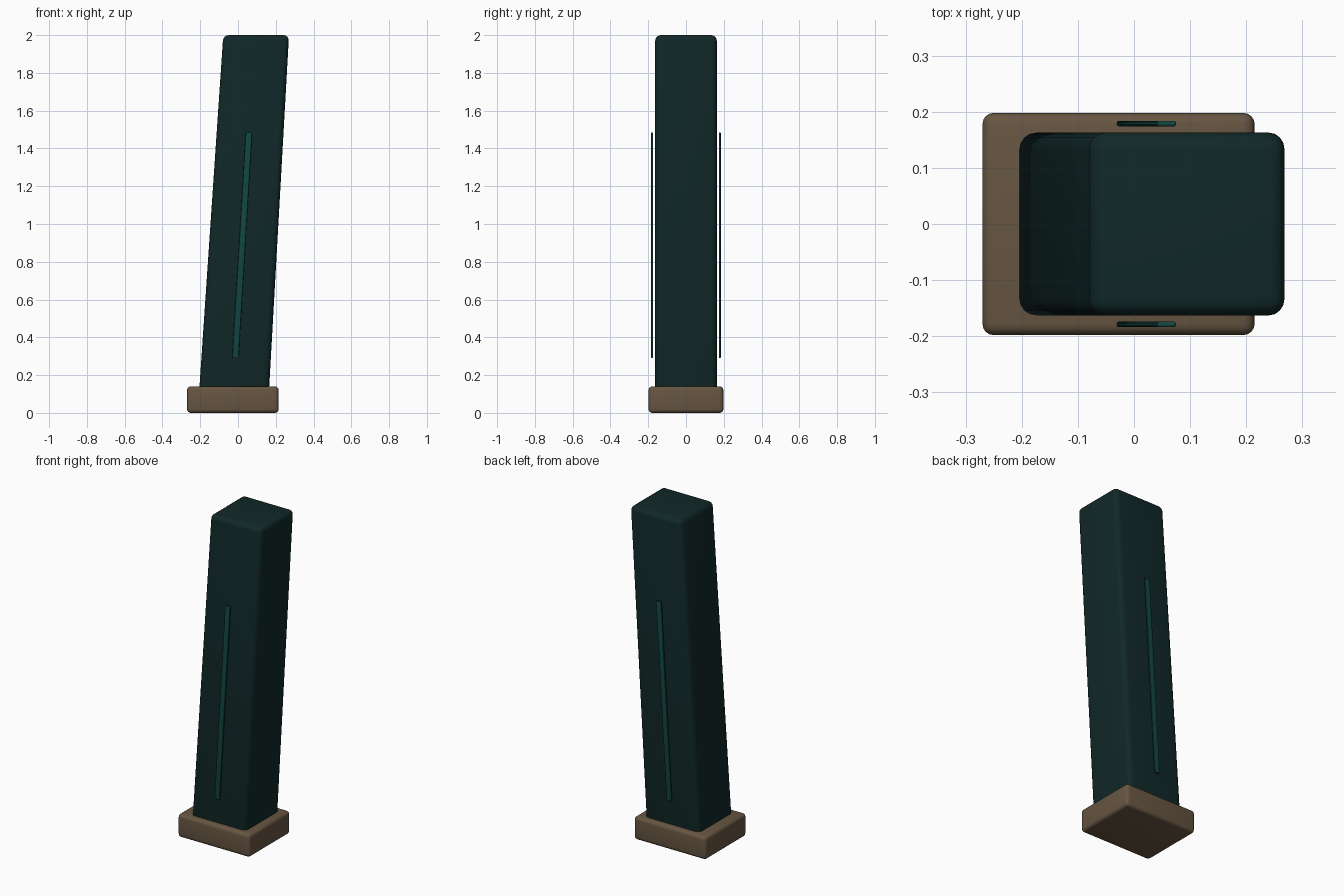
import bpy, bmesh

if "Cube" in bpy.data.objects:
    bpy.data.objects.remove(bpy.data.objects["Cube"])

def material(name, rgb):
    m = bpy.data.materials.new(name)
    m.diffuse_color = (*rgb, 1)
    m.use_nodes = True
    m.node_tree.nodes["Principled BSDF"].inputs["Base Color"].default_value = m.diffuse_color
    return m

BODY = material("dark teal", (0.0055, 0.021, 0.021))
STRIP = material("mid teal", (0.006, 0.062, 0.052))
BASE = material("brown", (0.135, 0.092, 0.054))

def slanted_box(name, bottom, top, y, z, radius, mat):
    """Rounded box whose x range changes evenly from bottom to top."""
    bm = bmesh.new()
    bmesh.ops.create_cube(bm, size=1)
    w = bottom[1] - bottom[0]
    for v in bm.verts:
        v.co.x *= w
        v.co.y = y[0] + (v.co.y + 0.5) * (y[1] - y[0])
        v.co.z = z[0] + (v.co.z + 0.5) * (z[1] - z[0])
    bmesh.ops.bevel(bm, geom=bm.edges[:], offset=radius, segments=4,
                    profile=0.5, affect='EDGES', clamp_overlap=True)
    for v in bm.verts:
        t = (v.co.z - z[0]) / (z[1] - z[0])
        u = v.co.x / w + 0.5
        lo = bottom[0] + (top[0] - bottom[0]) * t
        hi = bottom[1] + (top[1] - bottom[1]) * t
        v.co.x = lo + (hi - lo) * u
    bmesh.ops.recalc_face_normals(bm, faces=bm.faces[:])
    me = bpy.data.meshes.new(name)
    bm.to_mesh(me)
    bm.free()
    me.materials.append(mat)
    ob = bpy.data.objects.new(name, me)
    bpy.context.collection.objects.link(ob)
    bpy.context.view_layer.objects.active = ob
    bpy.ops.object.select_all(action='DESELECT')
    ob.select_set(True)
    bpy.ops.object.shade_smooth_by_angle()
    return ob

# foot plate
slanted_box("base_plate", (-0.27, 0.215), (-0.27, 0.215), (-0.198, 0.198), (0, 0.14), 0.02, BASE)

# leaning main body, sunk into the plate
slanted_box("body", (-0.208, 0.162), (-0.078, 0.27), (-0.163, 0.163), (0.08, 2.0), 0.03, BODY)

# thin strips floating just off both broad sides
for side, y in (("front", (-0.184, -0.174)), ("back", (0.174, 0.184))):
    slanted_box(side + "_strip", (-0.031, 0.003), (0.041, 0.075), y, (0.29, 1.485), 0.004, STRIP)
